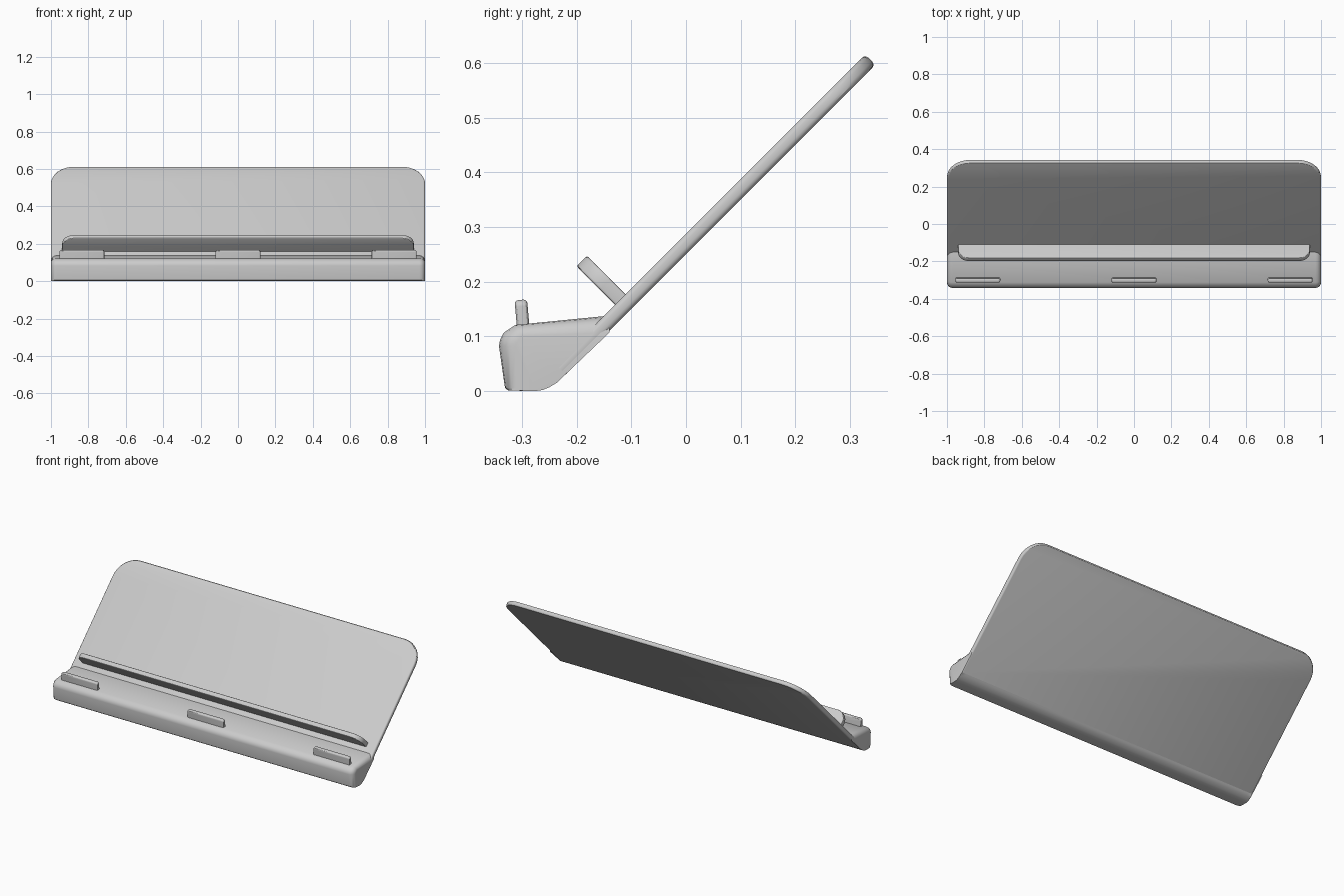
import bpy, bmesh, math

if "Cube" in bpy.data.objects:
    bpy.data.objects.remove(bpy.data.objects["Cube"])

grey = bpy.data.materials.new("light_grey")
grey.diffuse_color = (0.6, 0.6, 0.6, 1)
grey.use_nodes = True
grey.node_tree.nodes["Principled BSDF"].inputs["Base Color"].default_value = grey.diffuse_color


def finish(name, bm):
    bmesh.ops.recalc_face_normals(bm, faces=bm.faces[:])
    me = bpy.data.meshes.new(name)
    bm.to_mesh(me)
    bm.free()
    me.materials.append(grey)
    ob = bpy.data.objects.new(name, me)
    bpy.context.collection.objects.link(ob)
    bpy.ops.object.select_all(action='DESELECT')
    ob.select_set(True)
    bpy.context.view_layer.objects.active = ob
    bpy.ops.object.shade_smooth_by_angle(angle=math.radians(30))
    return ob


def plate(name, half, y0, y1, radius, z0, z1, bevel, tilt, loc=(0, 0, 0)):
    """Slab with rounded upper corners, extruded along local z, tilted about x."""
    pts = [(-half, y0), (half, y0)]
    for side, start in ((1, 0), (-1, 90)):
        for i in range(9):
            a = math.radians(start + 90 * i / 8)
            pts.append((side * (half - radius) + radius * math.cos(a),
                        y1 - radius + radius * math.sin(a)))
    bm = bmesh.new()
    face = bm.faces.new([bm.verts.new((x, y, z0)) for x, y in pts])
    ext = bmesh.ops.extrude_face_region(bm, geom=[face])
    top = [v for v in ext["geom"] if isinstance(v, bmesh.types.BMVert)]
    bmesh.ops.translate(bm, verts=top, vec=(0, 0, z1 - z0))
    rim = [e for e in bm.edges if abs(e.verts[0].co.z - e.verts[1].co.z) < 1e-6
           and max(v.co.y for v in e.verts) > y0 + 1e-6]
    bmesh.ops.bevel(bm, geom=rim, offset=bevel, segments=3, profile=0.5,
                    affect='EDGES', clamp_overlap=True)
    ob = finish(name, bm)
    ob.rotation_euler.x = math.radians(tilt)
    ob.location = loc
    return ob


# Leaning back panel
plate("back_panel", 1.0, -0.134, 0.667, 0.125, 0.177, 0.2036, 0.009, 45)

# Ledge standing square to the panel
plate("ledge", 0.94, 0.195, 0.303, 0.06, -0.047, -0.020, 0.004, 135)

# Stop pegs along the front of the base
for label, x in (("left", -0.835), ("middle", 0), ("right", 0.835)):
    plate("stop_peg_" + label, 0.12, 0, 0.058, 0.012, -0.0115, 0.0115,
          0.007, 95, (x, -0.297, 0.109))

# Base: side profile (y, z, end inset y, end inset z) lofted along x
profile = [(-0.325, 0.001, 0.012, 0.0), (-0.331, 0.006, 0.02, 0.0),
           (-0.342, 0.082, 0.03, 0.0), (-0.340, 0.094, 0.03, -0.006),
           (-0.333, 0.107, 0.026, -0.014), (-0.312, 0.121, 0.012, -0.02),
           (-0.150, 0.137, 0.0, -0.03), (-0.140, 0.137, 0.0, -0.03),
           (-0.225, 0.026, 0.0, 0.0), (-0.235, 0.016, 0.0, 0.0),
           (-0.250, 0.007, 0.0, 0.0), (-0.262, 0.002, 0.0, 0.0),
           (-0.275, 0.0, 0.0, 0.0)]
half_sections = []
for i in range(5):
    a = math.radians(90 * i / 4)
    half_sections.append((0.97 + 0.03 * math.sin(a), 1 - math.cos(a)))
sections = [(-x, k) for x, k in reversed(half_sections)] + half_sections
bm = bmesh.new()
rings = [[bm.verts.new((x, y + k * dy, z + k * dz)) for y, z, dy, dz in profile]
         for x, k in sections]
n = len(profile)
for a, b in zip(rings, rings[1:]):
    for i in range(n):
        j = (i + 1) % n
        bm.faces.new((a[i], a[j], b[j], b[i]))
bm.faces.new(rings[0])
bm.faces.new(rings[-1])
finish("base", bm)
